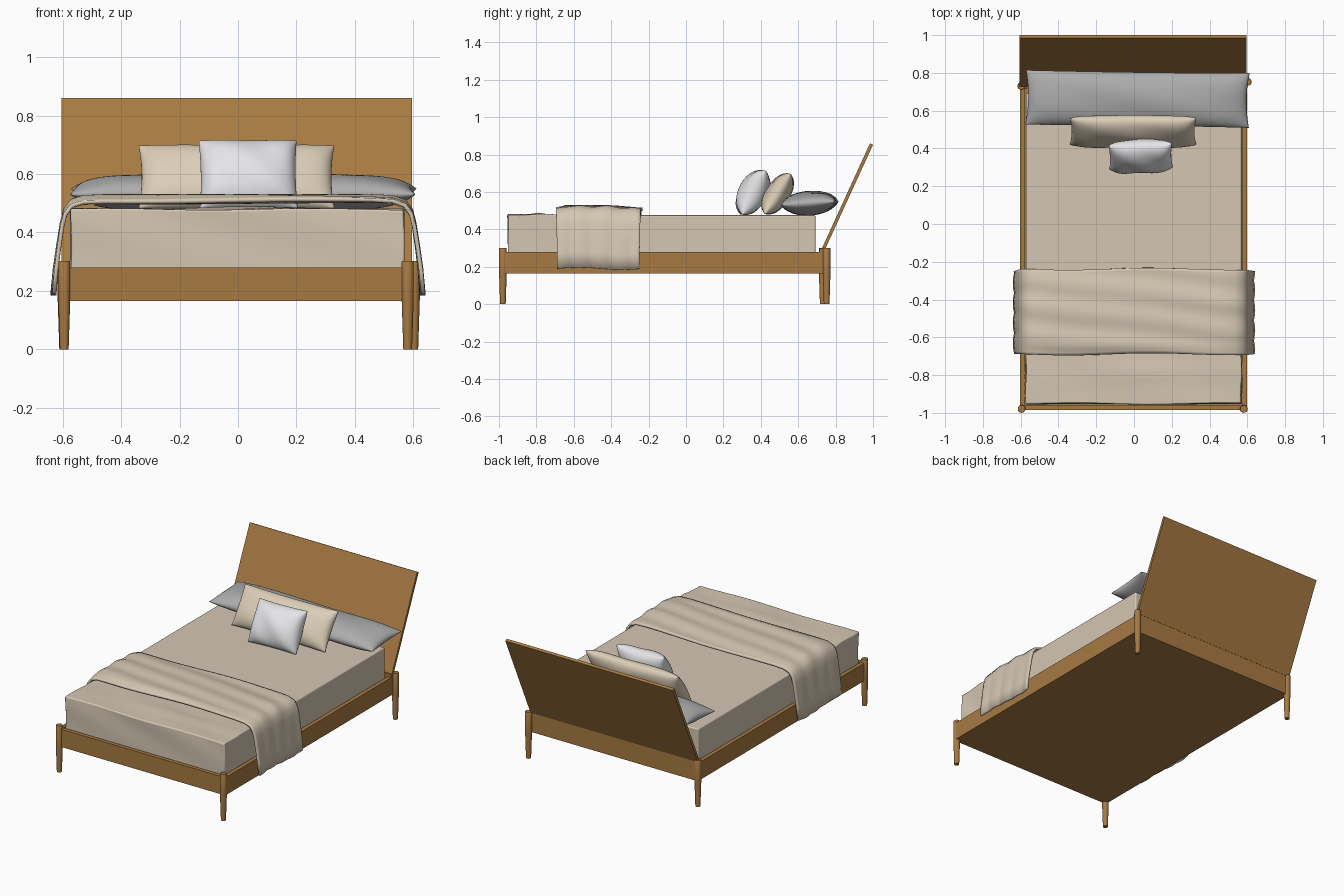
import bpy, bmesh, math
from mathutils import Matrix, Vector

if "Cube" in bpy.data.objects:
    bpy.data.objects.remove(bpy.data.objects["Cube"])


def material(name, rgb):
    m = bpy.data.materials.new(name)
    m.diffuse_color = (*rgb, 1)
    m.use_nodes = True
    m.node_tree.nodes["Principled BSDF"].inputs["Base Color"].default_value = m.diffuse_color
    return m


WOOD = material("oak wood", (0.39, 0.195, 0.055))
SHEET = material("sheet beige", (0.66, 0.57, 0.45))
CREAM = material("cushion cream", (0.72, 0.62, 0.48))
GREY = material("bolster grey", (0.42, 0.42, 0.42))
WHITE = material("cushion white", (0.82, 0.82, 0.84))


def finish(name, bm, mat, smooth=None):
    bmesh.ops.recalc_face_normals(bm, faces=bm.faces)
    me = bpy.data.meshes.new(name)
    bm.to_mesh(me)
    bm.free()
    ob = bpy.data.objects.new(name, me)
    bpy.context.collection.objects.link(ob)
    me.materials.append(mat)
    if smooth:
        bpy.ops.object.select_all(action='DESELECT')
        ob.select_set(True)
        bpy.context.view_layer.objects.active = ob
        bpy.ops.object.shade_smooth_by_angle(angle=math.radians(smooth))
    return ob


def box_mesh(lo, hi):
    bm = bmesh.new()
    lo, hi = Vector(lo), Vector(hi)
    bmesh.ops.create_cube(bm, size=1, matrix=Matrix.Translation((lo + hi) / 2)
                          @ Matrix.Diagonal((*(hi - lo), 1)))
    return bm


# Rails and base panel
X0, X1, Y0, Y1, Z0, Z1 = -0.603, 0.598, -0.985, 0.74, 0.165, 0.28
T = 0.025
for name, lo, hi in [
    ("left_rail", (X0, Y0 + T, Z0), (X0 + T, Y1 - T, Z1)),
    ("right_rail", (X1 - T, Y0 + T, Z0), (X1, Y1 - T, Z1)),
    ("front_rail", (X0, Y0, Z0), (X1, Y0 + T, Z1)),
    ("back_rail", (X0, Y1 - T, Z0), (X1, Y1, 0.298)),
    ("base_panel", (X0 + T, Y0 + T, Z0), (X1 - T, Y1 - T, Z0 + 0.02)),
]:
    finish(name, box_mesh(lo, hi), WOOD)

# Tapered round legs
LEG = [(0, 0), (0.015, 0), (0.0205, 0.17), (0.0205, 0.298), (0.0185, 0.302), (0, 0.302)]
for name, x, y in [("front_left_leg", -0.595, -0.979), ("front_right_leg", 0.581, -0.979),
                   ("back_left_leg", -0.597, 0.731), ("back_right_leg", 0.602, 0.752)]:
    bm = bmesh.new()
    vs = [bm.verts.new((x + r, y, z)) for r, z in LEG]
    es = [bm.edges.new(p) for p in zip(vs, vs[1:])]
    bmesh.ops.spin(bm, geom=vs + es, cent=(x, y, 0), axis=(0, 0, 1),
                   angle=math.tau, steps=20)
    bmesh.ops.remove_doubles(bm, verts=bm.verts, dist=1e-5)
    finish(name, bm, WOOD, 35)

# Leaning headboard: side profile extruded across the width
bm = bmesh.new()
prof = [(0.725, 0.295), (0.742, 0.29), (1.0, 0.853), (0.984, 0.861)]
face = bm.faces.new([bm.verts.new((-0.605, y, z)) for y, z in prof])
ext = bmesh.ops.extrude_face_region(bm, geom=[face])
bmesh.ops.translate(bm, vec=(1.2, 0, 0),
                    verts=[v for v in ext["geom"] if isinstance(v, bmesh.types.BMVert)])
finish("headboard", bm, WOOD)

# Mattress: crisp at the head, softly rumpled at the foot
bm = box_mesh((-0.573, -0.952, 0.2), (0.568, 0.692, 0.476))
bmesh.ops.subdivide_edges(bm, edges=bm.edges[:], cuts=39, use_grid_fill=True)
for v in bm.verts:
    x, y, z = v.co
    foot = max(0.0, min(1.0, (-0.6 - y) / 0.15))
    top = max(0.0, (z - 0.27) / 0.206)
    fold = math.exp(-((y + 0.795 - 0.015 * math.sin(4 * x)) / 0.02) ** 2)
    v.co.z += foot * top * (0.004 + 0.003 * math.sin(9 * x + 14 * y) + 0.007 * fold * math.cos(2 * x))
    if y < -0.95:
        v.co.y += 0.004 * math.sin(8 * x + 22 * z) * top
    if abs(x) > 0.56:
        v.co.x += 0.003 * foot * math.sin(25 * y + 18 * z)
mattress = finish("mattress", bm, SHEET, 40)
bev = mattress.modifiers.new("soft edges", 'BEVEL')
bev.width, bev.segments = 0.014, 3
bev.limit_method, bev.angle_limit = 'ANGLE', math.radians(50)

# Throw blanket: cross-section from side hem over the top to the other hem
HALF = [(0.628, 0.19), (0.622, 0.27), (0.612, 0.35), (0.602, 0.42),
        (0.592, 0.462), (0.570, 0.492), (0.530, 0.505), (0.46, 0.508)]
path = [(-x, z) for x, z in HALF] + [(-0.46 + 0.046 * i, 0.508) for i in range(1, 20)] + \
       [(x, z) for x, z in reversed(HALF)]
NY = 32
bm = bmesh.new()
rows = []
for j in range(NY + 1):
    t = j / NY
    edge = min(1, t / 0.1) * 0.012 - max(0, t - 0.6) * 0.035
    row = []
    for x, z in path:
        drop = max(0.0, min(1.0, (0.50 - z) / 0.3))
        y = -0.688 + 0.45 * t + 0.006 * math.sin(7 * x + 1) * (1 - drop)
        y -= 0.012 * drop * t
        up = edge * (1 - drop) + 0.004 * math.sin(5 * x + 19 * t) * (1 - drop)
        out = 0.007 * drop * math.sin(13 * t + (1 if x > 0 else 3))
        row.append(bm.verts.new((x + math.copysign(out, x) if drop else x, y,
                                 z + up + 0.006 * drop * math.sin(6 * t))))
    rows.append(row)
for a, b in zip(rows, rows[1:]):
    for i in range(len(path) - 1):
        bm.faces.new((a[i], a[i + 1], b[i + 1], b[i]))
blanket = finish("throw_blanket", bm, SHEET, 60)
sol = blanket.modifiers.new("cloth thickness", 'SOLIDIFY')
sol.thickness, sol.offset = 0.014, 0


# Pillows: two bulged sheets joined at a seam, with pinched sides
def pillow(name, centre, size, tilt, yaw, mat, pinch, power, n=36):
    w, h, d = (s / 2 for s in size)
    xf = Matrix.Translation(centre) @ Matrix.Rotation(math.radians(yaw), 4, 'Z') \
        @ Matrix.Rotation(math.radians(tilt), 4, 'X')
    bm = bmesh.new()
    for side in (1, -1):
        grid = []
        for j in range(n + 1):
            line = []
            for i in range(n + 1):
                u = math.sin((i / n - 0.5) * math.pi)
                v = math.sin((j / n - 0.5) * math.pi)
                x = w * u * (1 - pinch * (1 - v * v))
                y = h * v * (1 - pinch * (1 - u * u))
                bulge = ((1 - abs(u) ** power) * (1 - v * v)) ** 0.5
                ripple = 1 + 0.06 * math.sin(5 * u + 3 * v + side)
                line.append(bm.verts.new(xf @ Vector((x, y, side * d * bulge * ripple))))
            grid.append(line)
        for a, b in zip(grid, grid[1:]):
            for i in range(n):
                bm.faces.new((a[i], a[i + 1], b[i + 1], b[i]))
    bmesh.ops.remove_doubles(bm, verts=bm.verts, dist=1e-5)
    finish(name, bm, mat, 80)


pillow("grey_bolster", (0.018, 0.662, 0.540), (1.185, 0.29, 0.125), 4, -0.8, GREY, 0.025, 6)
pillow("cream_cushion", (-0.005, 0.490, 0.590), (0.67, 0.255, 0.125), 57, 0, CREAM, 0.03, 6)
pillow("white_cushion", (0.035, 0.358, 0.597), (0.335, 0.265, 0.150), 62, 2, WHITE, 0.03, 4)
